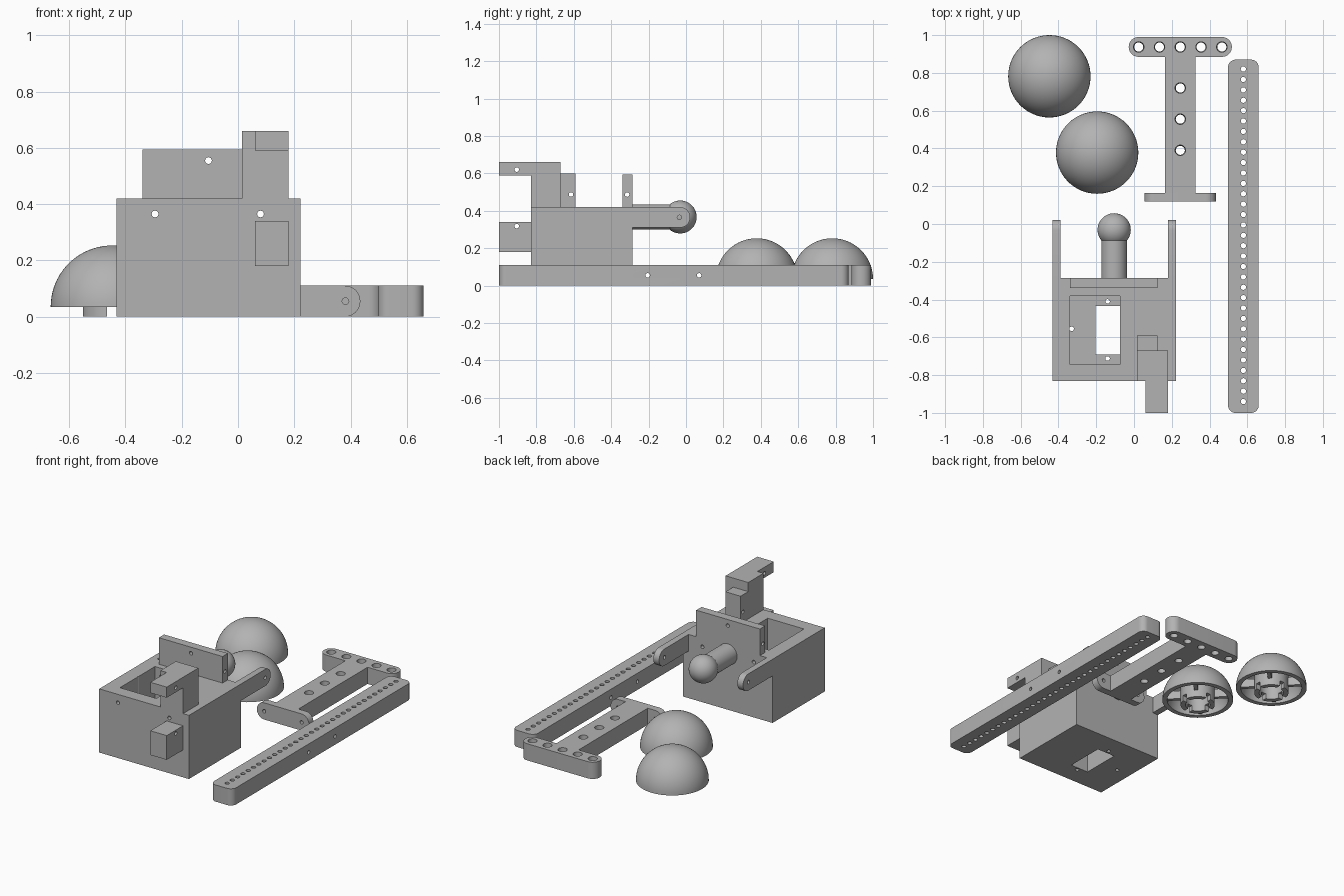
import bpy, bmesh
from math import pi, sin, cos
from mathutils import Matrix, Vector

if "Cube" in bpy.data.objects:
    bpy.data.objects.remove(bpy.data.objects["Cube"], do_unlink=True)

grey = bpy.data.materials.new("plain_grey")
grey.use_nodes = True
COLOUR = (0.45, 0.45, 0.45, 1)
grey.diffuse_color = COLOUR
grey.node_tree.nodes["Principled BSDF"].inputs["Base Color"].default_value = COLOUR


def finish(name, bm):
    bmesh.ops.recalc_face_normals(bm, faces=bm.faces)
    mesh = bpy.data.meshes.new(name)
    bm.to_mesh(mesh)
    bm.free()
    mesh.materials.append(grey)
    ob = bpy.data.objects.new(name, mesh)
    bpy.context.collection.objects.link(ob)
    return ob


def box(name, x, y, z, radius=0, axis=2, keep=lambda c: True):
    """Box from ranges; edges along the axis are rounded where keep() allows."""
    bm = bmesh.new()
    bmesh.ops.create_cube(bm, size=1)
    for v in bm.verts:
        v.co = Vector(r[0] if c < 0 else r[1] for c, r in zip(v.co, (x, y, z)))
    if radius:
        edges = []
        for e in bm.edges:
            a, b = (v.co for v in e.verts)
            if abs((b - a).normalized()[axis]) > 0.9 and keep((a + b) / 2):
                edges.append(e)
        bmesh.ops.bevel(bm, geom=edges, offset=radius, segments=10,
                        profile=0.5, affect='EDGES')
    return finish(name, bm)


def rod(name, centre, r, length, axis=2, r2=None, sides=24):
    bm = bmesh.new()
    turn = {0: Matrix.Rotation(pi / 2, 4, 'Y'), 1: Matrix.Rotation(pi / 2, 4, 'X'),
            2: Matrix.Identity(4)}[axis]
    bmesh.ops.create_cone(bm, cap_ends=True, segments=sides, radius1=r,
                          radius2=r if r2 is None else r2, depth=length,
                          matrix=Matrix.Translation(centre) @ turn)
    return finish(name, bm)


def cut(ob, cutters):
    bpy.context.view_layer.objects.active = ob
    for c in cutters:
        mod = ob.modifiers.new("cut", 'BOOLEAN')
        mod.operation, mod.solver, mod.object = 'DIFFERENCE', 'EXACT', c
        bpy.ops.object.modifier_apply(modifier=mod.name)
        bpy.data.objects.remove(c, do_unlink=True)


def hole(centre, axis, length=0.3, r=0.012):
    return rod("cutter", centre, r, length, axis, sides=16)


def lathe(name, profile, centre):
    bm = bmesh.new()
    vs = [bm.verts.new((r, 0, z)) for r, z in profile]
    es = [bm.edges.new((a, b)) for a, b in zip(vs, vs[1:] + vs[:1])]
    bmesh.ops.spin(bm, geom=vs + es, cent=(0, 0, 0), axis=(0, 0, 1),
                   angle=2 * pi, steps=64)
    bmesh.ops.remove_doubles(bm, verts=bm.verts, dist=0.0005)
    bmesh.ops.translate(bm, verts=bm.verts, vec=centre)
    return finish(name, bm)


# Main housing with motor pocket, through slot and screw holes
body = box("housing", (-0.432, 0.223), (-0.83, -0.285), (0, 0.42))
cut(body, [box("cutter", (-0.34, -0.075), (-0.745, -0.38), (0.2, 0.5)),
           box("cutter", (-0.205, -0.075), (-0.69, -0.435), (-0.1, 0.3))]
    + [hole((x, y, 0.2), 2, 1) for x, y in ((-0.14, -0.41), (-0.14, -0.712), (-0.33, -0.555))]
    + [hole((x, -0.55, 0.365), 1, 1) for x in (-0.295, 0.08)])

# Rear plate
plate = box("rear_plate", (-0.34, 0.125), (-0.34, -0.285), (0.42, 0.595))
cut(plate, [hole((-0.105, -0.31, 0.555), 1), hole((-0.1, -0.315, 0.487), 0, 1)])

# Tower with rear step and front overhang
box("tower", (0.015, 0.18), (-0.83, -0.67), (0.42, 0.66))
step = box("tower_step", (0.015, 0.125), (-0.67, -0.59), (0.42, 0.6))
cut(step, [hole((0.07, -0.615, 0.487), 0)])
for name, z, hz in (("tower_overhang", (0.59, 0.66), 0.62),
                    ("front_block", (0.18, 0.34), 0.318)):
    ob = box(name, (0.06, 0.18), (-1, -0.83), z)
    cut(ob, [hole((0.12, -0.905, hz), 0)])

# Hinge arms with rounded ends
for name, x in (("right_arm", (-0.432, -0.39)), ("left_arm", (0.181, 0.223))):
    arm = box(name, x, (-0.285, 0.022), (0.31, 0.42), 0.0545, 0, lambda c: c.y > -0.1)
    cut(arm, [hole((sum(x) / 2, -0.035, 0.365), 0)])

# Ball on its stalk
rod("ball_stalk", (-0.105, -0.16, 0.367), 0.068, 0.25, 1, sides=48)
bm = bmesh.new()
bmesh.ops.create_uvsphere(bm, u_segments=48, v_segments=24, radius=0.088,
                          matrix=Matrix.Translation((-0.105, -0.031, 0.367)))
finish("ball", bm)

# Long rail with a row of holes
rail = box("long_rail", (0.498, 0.66), (-1, 0.87), (0, 0.11), 0.04)
cut(rail, [hole((0.579, -0.94 + 0.055 * i, 0.055), 2, r=0.014) for i in range(33)]
    + [hole((0.579, y, 0.055), 0) for y in (-0.205, 0.07)])

# Bracket: crossbar, stem and foot
MID = 0.245
bar = box("bracket_crossbar", (-0.028, 0.518), (0.885, 0.99), (0, 0.11), 0.052)
cut(bar, [rod("cutter", (MID + 0.11 * i, 0.937, 0.055), 0.024, 0.112, r2=0.028)
          for i in range(-2, 3)])
stem = box("bracket_stem", (0.164, 0.326), (0.165, 0.886), (0, 0.11))
cut(stem, [rod("cutter", (MID, y, 0.055), 0.024, 0.112, r2=0.028)
           for y in (0.39, 0.555, 0.72)])
foot = box("bracket_foot", (0.055, 0.435), (0.118, 0.165), (0, 0.11), 0.0545, 1)
cut(foot, [hole((MID + s * 0.137, 0.14, 0.055), 1) for s in (-1, 1)])

# Hollow domes with slotted hub ring and inner ribs
RIM = 0.035
STEPS = 20
arc = [i * pi / 2 / STEPS for i in range(STEPS + 1)]
shell = [(0.218 * cos(a), RIM + 0.218 * sin(a)) for a in arc]
shell += [(0.188 * cos(a), RIM + 0.188 * sin(a)) for a in reversed(arc)]
hub = [(0.105, 0), (0.105, 0.2), (0.075, 0.2), (0.075, 0)]
for side, cx, cy in (("rear", -0.448, 0.782), ("front", -0.195, 0.378)):
    lathe(side + "_dome", shell, (cx, cy, 0))
    ring = lathe(side + "_dome_hub", hub, (cx, cy, 0))
    cut(ring, [box("cutter", (cx - a, cx + a), (cy - b, cy + b), (-0.1, RIM))
               for a, b in ((0.017, 0.2), (0.2, 0.017))])
    for i in range(4):
        rib = box(side + "_dome_rib", (0.1, 0.195), (-0.012, 0.012), (RIM + 0.01, 0.1))
        rib.data.transform(Matrix.Translation((cx, cy, 0))
                           @ Matrix.Rotation(pi / 4 + i * pi / 2, 4, 'Z'))

# Smooth curved faces, keep hard edges
bpy.ops.object.select_all(action='DESELECT')
for ob in bpy.context.collection.objects:
    if ob.type == 'MESH' and grey.name in ob.data.materials:
        ob.select_set(True)
        bpy.context.view_layer.objects.active = ob
bpy.ops.object.shade_smooth_by_angle(angle=pi / 6)
